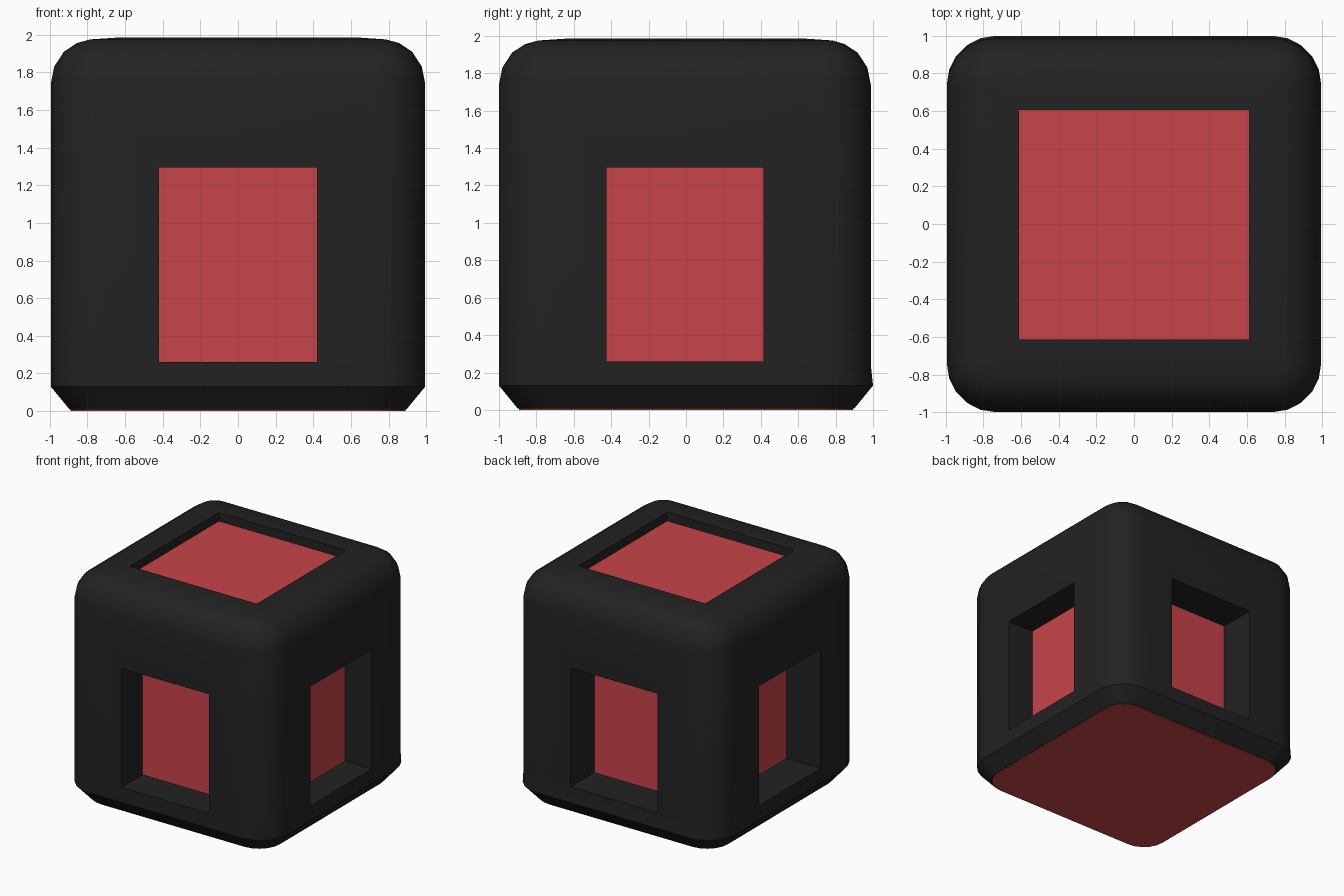
import bpy, bmesh
from math import sin, cos, pi, radians

if "Cube" in bpy.data.objects:
    bpy.data.objects.remove(bpy.data.objects["Cube"])

SEG = 5


def material(name, rgb):
    m = bpy.data.materials.new(name)
    m.diffuse_color = (*rgb, 1)
    m.use_nodes = True
    m.node_tree.nodes["Principled BSDF"].inputs["Base Color"].default_value = m.diffuse_color
    return m


black = material("black", (0.016, 0.016, 0.016))
red = material("red", (0.58, 0.058, 0.067))


def add_object(name, bm, mat=None):
    bmesh.ops.recalc_face_normals(bm, faces=bm.faces)
    mesh = bpy.data.meshes.new(name)
    bm.to_mesh(mesh)
    bm.free()
    ob = bpy.data.objects.new(name, mesh)
    bpy.context.collection.objects.link(ob)
    if mat:
        mesh.materials.append(mat)
    return ob


def box(name, lo, hi, mat=None):
    bm = bmesh.new()
    bmesh.ops.create_cube(bm, size=1)
    for v in bm.verts:
        v.co = [(a + b) / 2 + c * (b - a) for a, b, c in zip(lo, hi, v.co)]
    return add_object(name, bm, mat)


def loft(name, profile, mat):
    """Stack rounded-square rings: (z, inset, corner radius, back inset)."""
    bm = bmesh.new()
    rings = []
    for z, inset, r, back in profile:
        cx, cy = 0.995 - inset - r, 1.0 - inset - r
        ring = []
        for q, (sx, sy) in enumerate([(1, 1), (-1, 1), (-1, -1), (1, -1)]):
            for i in range(SEG + 1):
                a = (q + i / SEG) * pi / 2
                y = sy * cy + r * sin(a) - (back if sy > 0 else 0)
                ring.append(bm.verts.new((sx * cx + r * cos(a), y, z)))
        rings.append(ring)
    n = len(rings[0])
    for a, b in zip(rings, rings[1:]):
        for i in range(n):
            j = (i + 1) % n
            bm.faces.new((a[i], a[j], b[j], b[i]))
    bm.faces.new(rings[0][::-1])
    bm.faces.new(rings[-1])
    return add_object(name, bm, mat)


# Rounded shell with a chamfered foot
shell = loft("shell", [
    (0.008, 0.10, 0.20, 0), (0.13, 0, 0.26, 0), (0.24, 0, 0.26, 0.012),
    (1.74, 0, 0.26, 0.012), (1.83, 0.018, 0.242, 0.012),
    (1.91, 0.07, 0.19, 0.012), (1.956, 0.14, 0.12, 0.012),
    (1.975, 0.21, 0.05, 0.006), (1.985, 0.36, 0.01, 0)], black)

# Red base plate
loft("base_plate", [(0, 0.106, 0.20, 0), (0.02, 0.106, 0.20, 0)], red)

# Red core seen through the windows
lo, hi = (-0.67, -0.71, 0.03), (0.74, 0.66, 1.91)
box("core", lo, hi, red)

# Window cutters: pockets ending just behind the core faces
w, z0, z1, e = 0.42, 0.26, 1.295, 0.02
cutters = [
    box("front_cutter", (-w, -1.2, z0), (w, lo[1] + e, z1)),
    box("back_cutter", (-w, hi[1] - e, z0), (w, 1.2, z1)),
    box("left_cutter", (-1.2, -w - 0.005, z0), (lo[0] + e, w - 0.005, z1)),
    box("right_cutter", (hi[0] - e, -w - 0.005, z0), (1.2, w - 0.005, z1)),
    box("top_cutter", (-0.61, -0.613, hi[2] - e), (0.61, 0.607, 2.2)),
]
bpy.context.view_layer.objects.active = shell
shell.select_set(True)
for c in cutters:
    mod = shell.modifiers.new(c.name, 'BOOLEAN')
    mod.operation = 'DIFFERENCE'
    mod.solver = 'EXACT'
    mod.object = c
    bpy.ops.object.modifier_apply(modifier=mod.name)
for c in cutters:
    bpy.data.objects.remove(c)

bpy.ops.object.shade_smooth_by_angle(angle=radians(30))
